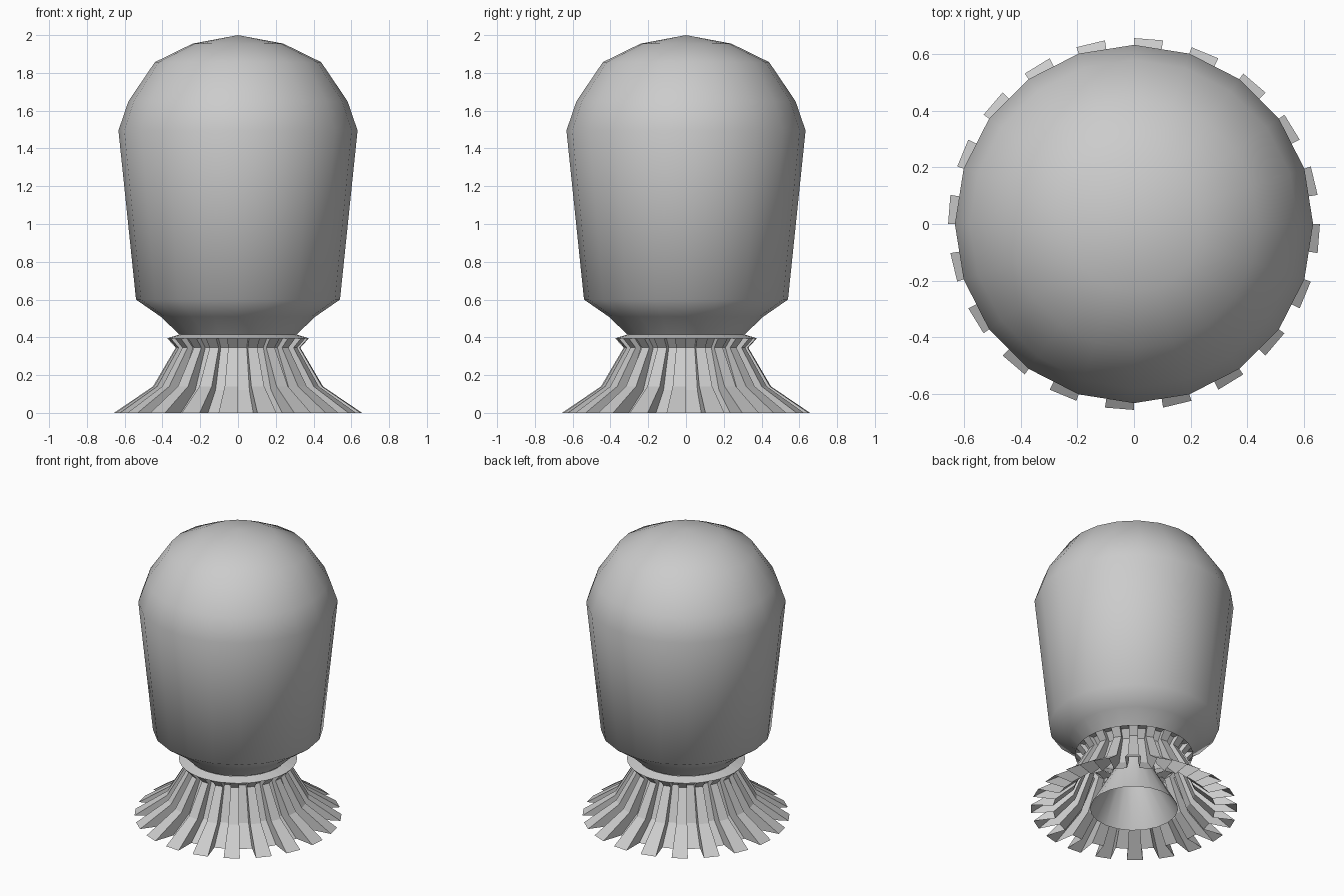
import bpy, bmesh
from math import sin, cos, radians

if "Cube" in bpy.data.objects:
    bpy.data.objects.remove(bpy.data.objects["Cube"])

SECTORS = 20


def point(r, z, deg):
    return (r * cos(radians(deg)), r * sin(radians(deg)), z)


def finish(name, bm, smooth):
    bmesh.ops.remove_doubles(bm, verts=bm.verts, dist=0.0005)
    bmesh.ops.recalc_face_normals(bm, faces=bm.faces)
    for f in bm.faces:
        f.smooth = smooth
    mesh = bpy.data.meshes.new(name)
    bm.to_mesh(mesh)
    bm.free()
    obj = bpy.data.objects.new(name, mesh)
    bpy.context.collection.objects.link(obj)
    return obj


def face(bm, pts):
    # skip corners that coincide, so poles become triangles
    unique = []
    for p in pts:
        if all(sum((a - b) ** 2 for a, b in zip(p, q)) > 1e-8 for q in unique):
            unique.append(p)
    if len(unique) > 2:
        bm.faces.new([bm.verts.new(p) for p in unique])


def strip(bm, profile, a, b):
    for (r0, z0), (r1, z1) in zip(profile, profile[1:]):
        face(bm, [point(r0, z0, a), point(r0, z0, b),
                  point(r1, z1, b), point(r1, z1, a)])


def revolve(name, profile):
    bm = bmesh.new()
    step = 360 / SECTORS
    for i in range(SECTORS):
        strip(bm, profile, i * step, (i + 1) * step)
    return finish(name, bm, True)


# domed body with tapered sides and narrow neck
revolve("domed_body", [(0.31, 0.415), (0.41, 0.51), (0.54, 0.60), (0.633, 1.495),
                       (0.58, 1.65), (0.44, 1.857), (0.24, 1.955), (0, 2.0)])

# hollow stem inside the skirt, open at the bottom
revolve("inner_stem", [(0.28, 0), (0.14, 0.25), (0.11, 0.415)])

# flared skirt: raised ribs alternate with grooves below a continuous collar
rib = [(0.375, 0.395), (0.33, 0.345), (0.45, 0.14), (0.657, 0.0)]
groove = [(0.335, 0.395), (0.295, 0.345), (0.385, 0.12), (0.515, 0.0)]
collar = [(0.31, 0.415), (0.375, 0.395)]
bm = bmesh.new()
for i in range(SECTORS):
    a = i * 18
    strip(bm, collar, a - 9, a)
    strip(bm, collar, a, a + 9)
    strip(bm, rib, a - 9, a)
    strip(bm, [rib[0]] + groove, a, a + 9)
    # side walls of each rib
    for ang in (a - 9, a):
        for k in range(len(rib) - 1):
            face(bm, [point(*rib[k], ang), point(*rib[k + 1], ang),
                      point(*groove[k + 1], ang), point(*groove[k], ang)])
finish("ribbed_skirt", bm, False)
